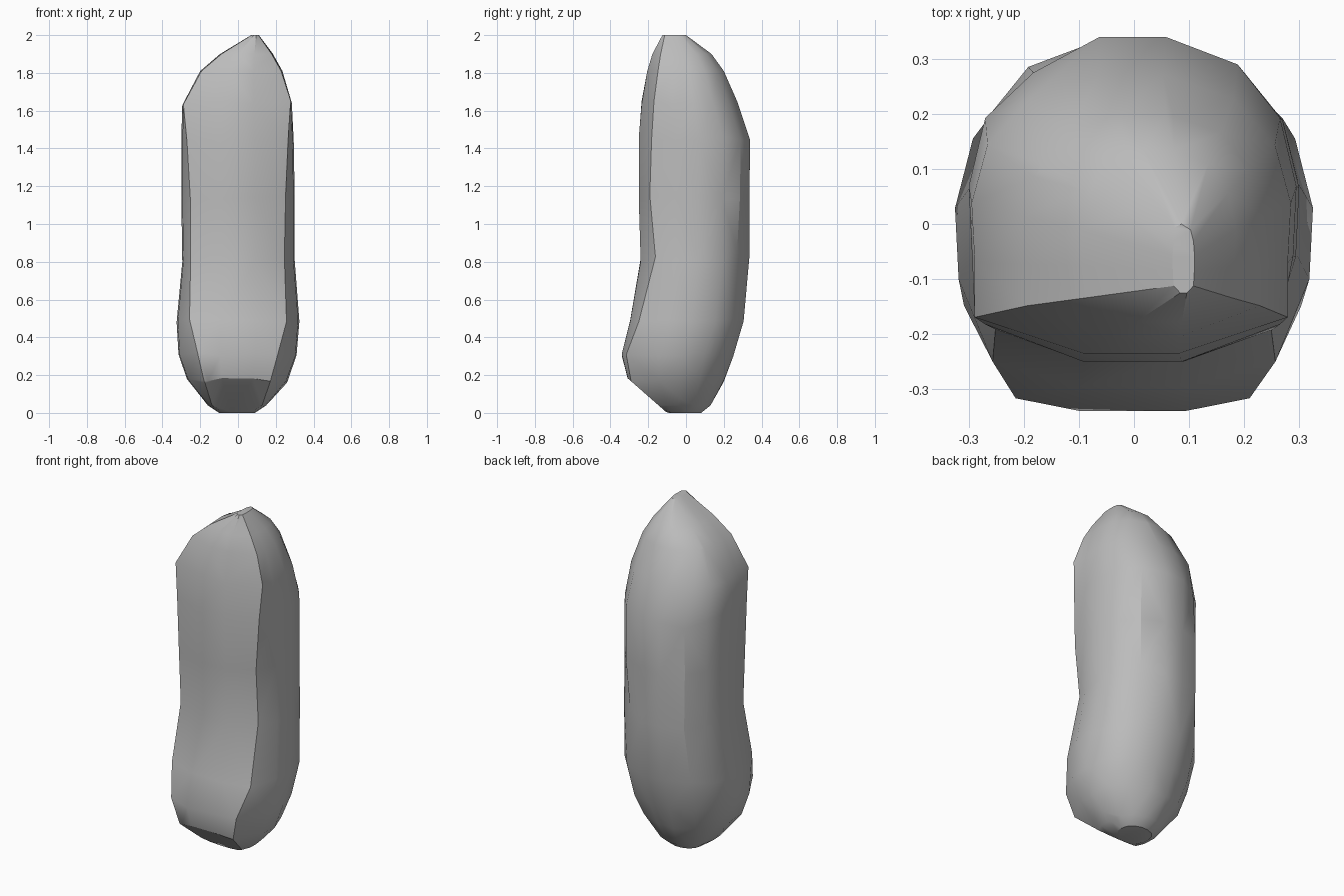
import bpy, bmesh, math, random
from mathutils import Vector

cube = bpy.data.objects.get("Cube")
if cube:
    bpy.data.objects.remove(cube, do_unlink=True)
random.seed(4)

# Stone colour
stone = bpy.data.materials.new("pale_grey_stone")
stone.use_nodes = True
colour = (0.5, 0.5, 0.5, 1)
stone.diffuse_color = colour
stone.node_tree.nodes["Principled BSDF"].inputs["Base Color"].default_value = colour

# Height, left, right, front and back limits, then front corner width and depth
sections = [
    (0.01, -0.10, 0.09, -0.09, 0.08, 0.8, 0.8),
    (0.05, -0.16, 0.15, -0.21, 0.13, 0.75, 0.85),
    (0.18, -0.27, 0.26, -0.305, 0.20, 0.66, 0.94),
    (0.32, -0.315, 0.31, -0.34, 0.25, 0.68, 0.92),
    (0.50, -0.325, 0.325, -0.295, 0.305, 0.79, 0.85),
    (0.82, -0.295, 0.30, -0.24, 0.335, 0.85, 0.78),
    (1.15, -0.30, 0.30, -0.25, 0.335, 0.84, 0.80),
    (1.46, -0.30, 0.295, -0.25, 0.34, 0.90, 0.77),
    (1.65, -0.295, 0.285, -0.235, 0.27, 0.98, 0.74),
    (1.82, -0.20, 0.235, -0.205, 0.20, 0.97, 0.72),
    (1.91, -0.095, 0.185, -0.178, 0.135, 0.95, 0.72),
    (1.99, 0.07, 0.11, -0.125, 0.0, 0.9, 0.8),
]


def outline(width, depth):
    """Flat front, slightly bulging sides and round back."""
    half = [(0.3, -1), (width, -depth), (0.98, -0.35), (1, 0.08),
            (0.9, 0.5), (0.64, 0.83), (0.2, 1)]
    return half + [(-u, v) for u, v in reversed(half)]


bm = bmesh.new()
rings = []
for z, x0, x1, y0, y1, width, depth in sections:
    ring = []
    j = 0.012 if 0.1 < z < 1.7 else 0
    for u, v in outline(width, depth):
        x = (x0 + x1) / 2 + u * (x1 - x0) / 2
        y = (y0 + y1) / 2 + v * (y1 - y0) / 2
        ring.append(bm.verts.new((x, y, z + random.uniform(-j, j))))
    rings.append(ring)
n = len(rings[0])
for low, high in zip(rings, rings[1:]):
    for i in range(n):
        k = (i + 1) % n
        bm.faces.new((low[i], low[k], high[k], high[i]))
bm.faces.new(rings[-1])
bm.faces.new(list(reversed(rings[0])))

# Small chips in the front edge and the back
for r, i, push in ((5, 1, (-0.01, 0.015, 0.02)), (5, 5, (-0.015, -0.015, 0.05)),
                   (7, 8, (0.01, -0.015, -0.03))):
    rings[r][i].co += Vector(push)

# Broken facets sliced from the shoulders and the base
cuts = [
    ((0.1, 0.24, 1.70), (0.25, 0.88, 0.38)),
    ((-0.21, 0.17, 1.71), (-0.75, 0.4, 0.5)),
    ((-0.06, 0.13, 1.89), (-0.35, 0.3, 0.9)),
    ((0, -0.305, 0.19), (0, -0.18, -0.205)),
    ((0.21, 0.02, 0.12), (0.7, 0.1, -0.7)),
    ((-0.22, 0.0, 0.11), (-0.7, 0.1, -0.7)),
]
for point, normal in cuts:
    cut = bmesh.ops.bisect_plane(bm, geom=bm.verts[:] + bm.edges[:] + bm.faces[:],
                                 plane_co=point, plane_no=Vector(normal).normalized(),
                                 clear_outer=True)
    rim = [e for e in cut["geom_cut"] if isinstance(e, bmesh.types.BMEdge)]
    bmesh.ops.holes_fill(bm, edges=rim, sides=0)

# Merge slivers left by the slices and rest on the ground
bmesh.ops.remove_doubles(bm, verts=bm.verts[:], dist=0.012)
bottom = min(v.co.z for v in bm.verts)
for v in bm.verts:
    v.co.z -= bottom
bmesh.ops.triangulate(bm, faces=[f for f in bm.faces if len(f.verts) > 3])
bmesh.ops.recalc_face_normals(bm, faces=bm.faces[:])

# Raise the peak to the full height
peak = max(v.co.z for v in bm.verts)
for v in bm.verts:
    if v.co.z > peak - 0.01:
        v.co.z += 2 - peak

mesh = bpy.data.meshes.new("standing_stone")
bm.to_mesh(mesh)
bm.free()
mesh.materials.append(stone)
rock = bpy.data.objects.new("standing_stone", mesh)
bpy.context.collection.objects.link(rock)
bpy.ops.object.select_all(action="DESELECT")
rock.select_set(True)
bpy.context.view_layer.objects.active = rock
bpy.ops.object.shade_smooth_by_angle(angle=math.radians(30))
